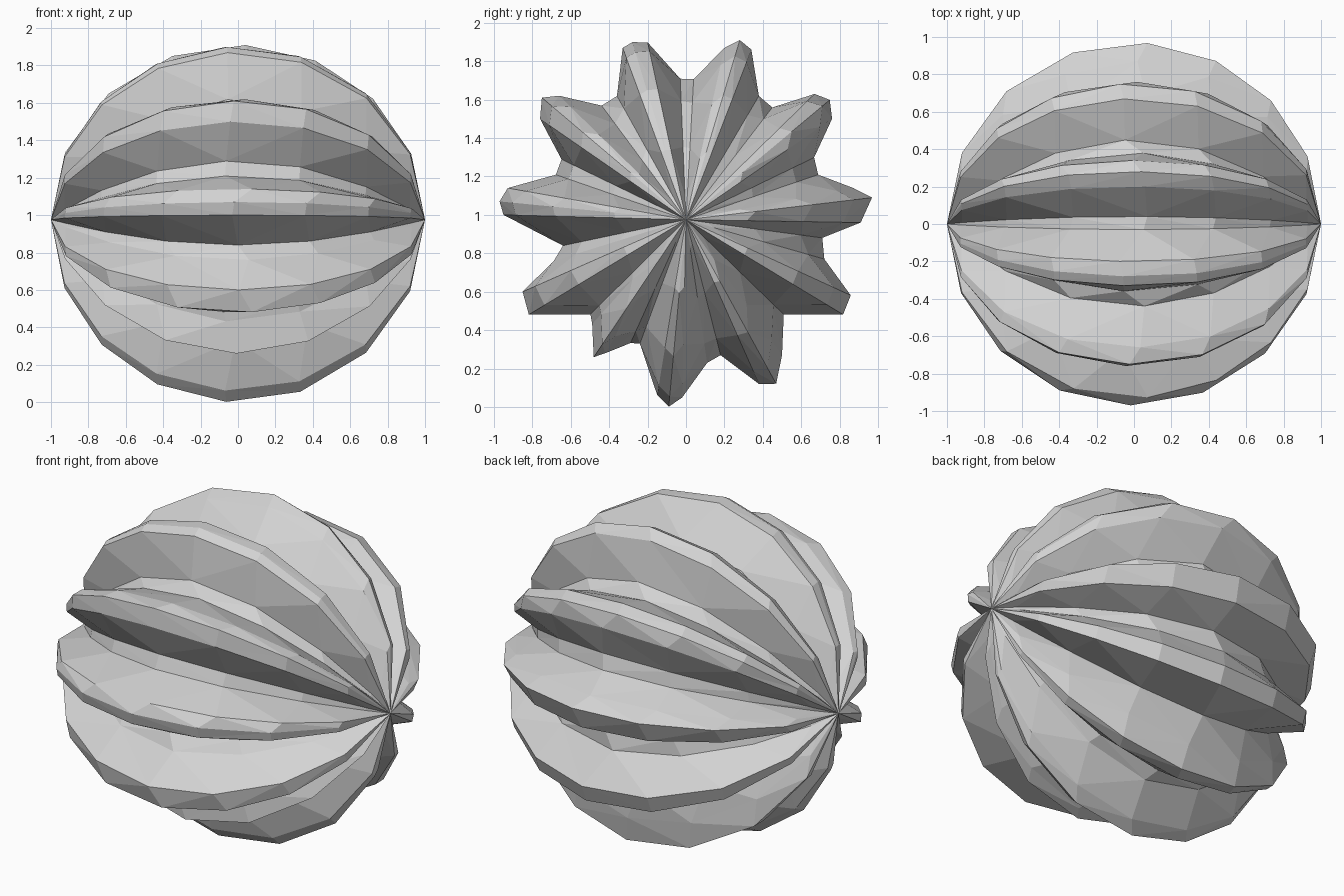
import bpy, bmesh, math, random

if "Cube" in bpy.data.objects:
    bpy.data.objects.remove(bpy.data.objects["Cube"], do_unlink=True)

random.seed(4)
SEGMENTS = 8
CENTRE_Z = 0.975

# Star cross-section as (y, z): crests alternating with grooves
OUTLINE = [
    (.91, .96), (.97, 1.09), (.87, 1.14), (.69, 1.21), (.67, 1.3),
    (.76, 1.5), (.75, 1.6), (.67, 1.63), (.45, 1.56), (.38, 1.62),
    (.34, 1.86), (.28, 1.91), (.2, 1.87), (.04, 1.71), (-.03, 1.71),
    (-.2, 1.9), (-.28, 1.9), (-.33, 1.87), (-.36, 1.62), (-.44, 1.57),
    (-.66, 1.62), (-.75, 1.61), (-.76, 1.5), (-.65, 1.29), (-.68, 1.21),
    (-.93, 1.14), (-.97, 1.07), (-.95, 1), (-.64, .84), (-.69, .76),
    (-.85, .6), (-.82, .48), (-.5, .48), (-.49, .43),
    (-.48, .26), (-.42, .28), (-.29, .33), (-.24, .33),
    (-.15, .06), (-.09, 0), (-.02, .05), (.11, .23), (.18, .27),
    (.38, .12), (.47, .12), (.5, .27), (.51, .48),
    (.82, .48), (.86, .58), (.72, .77), (.71, .88),
]


def meridian(bm, y, z, shift):
    """Row of points from pole to pole: crests are round, grooves taper in."""
    depth = max(0, 0.93 - math.hypot(y, z - CENTRE_Z))
    power = 1 + 4 * depth
    row = []
    for j in range(1, SEGMENTS):
        t = math.pi * j / SEGMENTS
        t += shift * math.sin(t) ** 2
        r = math.sin(t) ** power
        row.append(bm.verts.new((math.cos(t), r * y, CENTRE_Z + r * (z - CENTRE_Z))))
    return row


# Body: faceted lobes running between the two side poles
bm = bmesh.new()
left_pole = bm.verts.new((1, 0, CENTRE_Z))
right_pole = bm.verts.new((-1, 0, CENTRE_Z))
rows = [meridian(bm, y, z, random.uniform(-0.09, 0.09)) for y, z in OUTLINE]
for i, a in enumerate(rows):
    b = rows[(i + 1) % len(rows)]
    bm.faces.new((left_pole, a[0], b[0]))
    bm.faces.new((right_pole, b[-1], a[-1]))
    for j in range(SEGMENTS - 2):
        bm.faces.new((a[j], a[j + 1], b[j + 1], b[j]))
bmesh.ops.triangulate(bm, faces=bm.faces[:], quad_method='SHORT_EDGE')
bmesh.ops.recalc_face_normals(bm, faces=bm.faces[:])
mesh = bpy.data.meshes.new("ribbed_body")
bm.to_mesh(mesh)
bm.free()
body = bpy.data.objects.new("ribbed_body", mesh)
bpy.context.collection.objects.link(body)

# Plain light grey
grey = bpy.data.materials.new("light_grey")
grey.use_nodes = True
colour = (0.65, 0.65, 0.65, 1)
grey.diffuse_color = colour
grey.node_tree.nodes["Principled BSDF"].inputs["Base Color"].default_value = colour
mesh.materials.append(grey)
